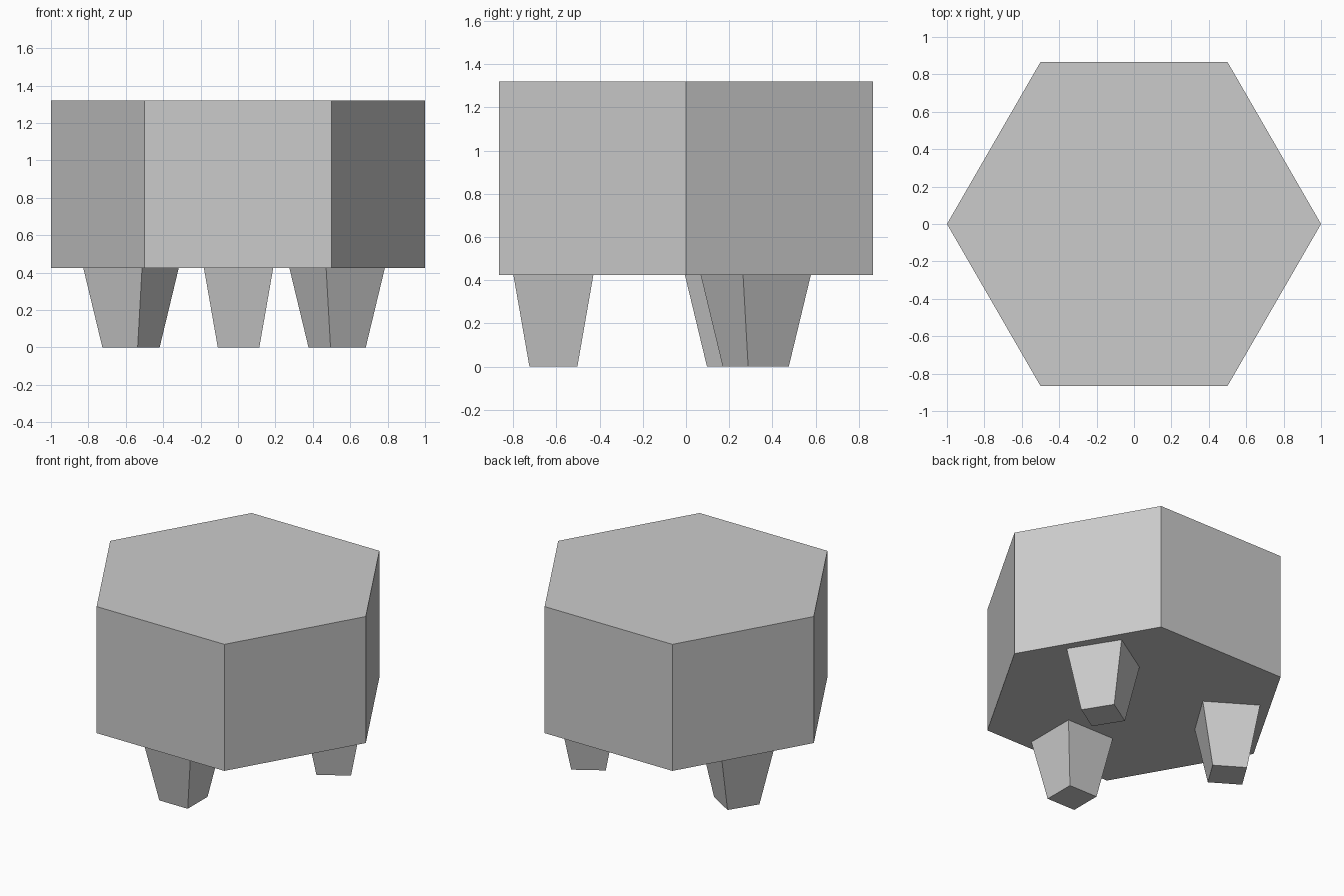
import bpy
from math import radians, pi

cube = bpy.data.objects.get("Cube")
if cube:
    bpy.data.objects.remove(cube, do_unlink=True)

grey = bpy.data.materials.new("light_grey")
grey.use_nodes = True
colour = (0.6, 0.6, 0.6, 1)
grey.diffuse_color = colour
grey.node_tree.nodes["Principled BSDF"].inputs["Base Color"].default_value = colour

LEG_HEIGHT = 0.425
SEAT_HEIGHT = 0.895


def tapered_prism(name, sides, r_bottom, r_top, height, location, turn):
    """Flat-sided prism whose base sits at the given location."""
    x, y, z = location
    bpy.ops.mesh.primitive_cone_add(vertices=sides, radius1=r_bottom, radius2=r_top,
                                    depth=height, location=(x, y, z + height / 2))
    part = bpy.context.object
    part.name = name
    part.rotation_euler.z = turn
    part.data.materials.append(grey)
    return part


# Hexagonal seat block with corners on the x axis
tapered_prism("seat", 6, 1, 1, SEAT_HEIGHT, (0, 0, LEG_HEIGHT), pi / 6)

# Three square legs, narrowing towards the floor
legs = {
    "front_leg": (0.003, -0.614, 0),
    "back_left_leg": (0.53, 0.323, 32),
    "back_right_leg": (-0.572, 0.25, -32),
}
for name, (x, y, degrees) in legs.items():
    tapered_prism(name, 4, 0.157, 0.262, LEG_HEIGHT, (x, y, 0), radians(45 + degrees))
